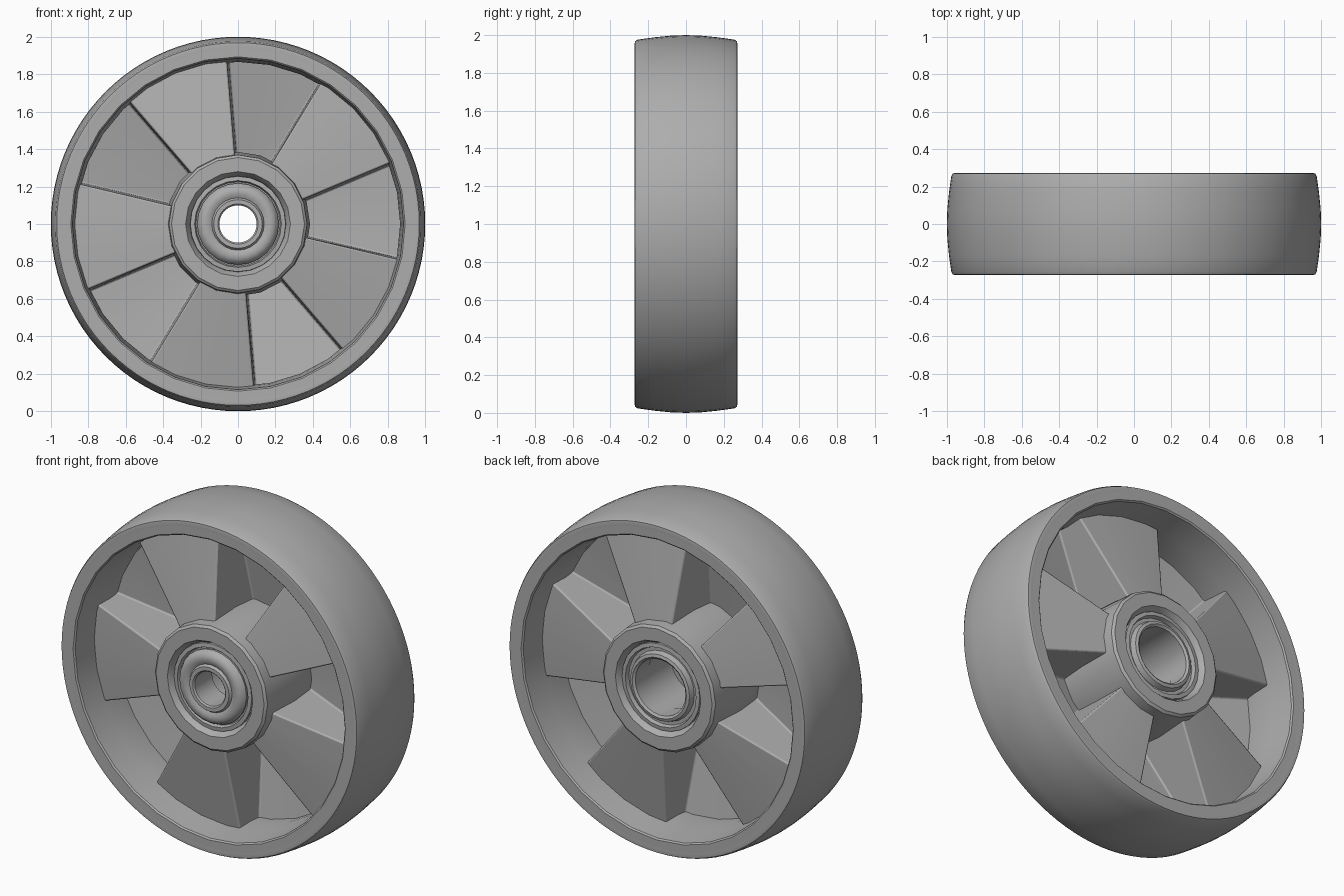
import bpy, bmesh, math

cube = bpy.data.objects.get("Cube")
if cube:
    bpy.data.objects.remove(cube, do_unlink=True)

grey = bpy.data.materials.new("plain grey")
grey.use_nodes = True
colour = (0.42, 0.42, 0.42, 1)
grey.diffuse_color = colour
grey.node_tree.nodes["Principled BSDF"].inputs["Base Color"].default_value = colour


def polar(r, a, y):
    return (r * math.cos(a), y, 1 + r * math.sin(a))


def finish(name, bm, angle):
    bmesh.ops.recalc_face_normals(bm, faces=bm.faces)
    mesh = bpy.data.meshes.new(name)
    bm.to_mesh(mesh)
    bm.free()
    mesh.materials.append(grey)
    obj = bpy.data.objects.new(name, mesh)
    bpy.context.collection.objects.link(obj)
    bpy.ops.object.select_all(action='DESELECT')
    obj.select_set(True)
    bpy.context.view_layer.objects.active = obj
    bpy.ops.object.shade_smooth_by_angle(angle=math.radians(angle))
    return obj


def lathe(name, profile, sides, angle=32):
    """Spin a closed (radius, y) profile about the axle."""
    bm = bmesh.new()
    rings = [[bm.verts.new(polar(r, math.tau * i / sides, y)) for r, y in profile]
             for i in range(sides)]
    n = len(profile)
    for i in range(sides):
        a, b = rings[i], rings[(i + 1) % sides]
        for j in range(n):
            k = (j + 1) % n
            bm.faces.new((a[j], a[k], b[k], b[j]))
    return finish(name, bm, angle)


def mirrored(half):
    """Complete a front-half profile with its back half."""
    return half + [(r, -y) for r, y in reversed(half) if y]


# Crowned tread and rounded shoulders
lathe("tyre", mirrored([(0.92, -0.268), (0.955, -0.272), (0.968, -0.27), (0.976, -0.255),
                        (0.988, -0.17), (0.997, -0.08), (1.0, 0)]), 96)

# Rim with a tapered inner wall
lathe("rim", mirrored([(0.95, -0.25), (0.945, -0.27), (0.893, -0.27), (0.885, -0.262),
                       (0.872, -0.1), (0.866, 0)]), 32)

# Hub barrel with chamfered mouths
lathe("hub", mirrored([(0.25, -0.2), (0.262, -0.235), (0.28, -0.262), (0.355, -0.262),
                       (0.369, -0.25), (0.385, 0)]), 20)

# Bearing rings, one in each mouth
for name, s in (("front_bearing", -1), ("back_bearing", 1)):
    lathe(name, [(0.165, s * 0.12), (0.165, s * 0.24), (0.178, s * 0.25), (0.195, s * 0.245),
                 (0.205, s * 0.215), (0.225, s * 0.215), (0.232, s * 0.238),
                 (0.255, s * 0.235), (0.262, s * 0.12)], 24)

# Bore lining between the bearings
lathe("bore_lining", [(0.168, -0.125), (0.168, 0.125), (0.26, 0.125), (0.26, -0.125)], 24)

# Flanged axle sleeve with a domed collar at the front
lathe("axle_sleeve", [(0.1, -0.1), (0.1, -0.262), (0.108, -0.27), (0.13, -0.27),
                      (0.14, -0.255), (0.16, -0.266), (0.185, -0.266), (0.205, -0.255),
                      (0.218, -0.232), (0.215, -0.21), (0.17, -0.205), (0.17, -0.1)], 24)

# Corrugated web: five raised panels per side, back panels filling the front gaps
CENTRE, HALF, WALL = math.radians(40.7), math.radians(18), 0.036
R_IN, R_OUT, STEPS = 0.34, 0.88, 4


def panel_height(r):
    return 0.19 - (r - 0.38) * 0.18


def skin_column(r, side):
    """Points once round the web at radius r for one side."""
    turn = 0 if side < 0 else 2 * HALF
    high = panel_height(r)
    top, foot = HALF + 0.012 / r, HALF + 0.022 / r
    points = []
    for k in range(5):
        mid = CENTRE + turn + k * 4 * HALF
        for i in range(STEPS + 1):
            points.append(polar(r, mid - top + 2 * top * i / STEPS, side * high))
        gap = 4 * HALF - 2 * foot
        for i in range(STEPS + 1):
            points.append(polar(r, mid + foot + gap * i / STEPS, side * (WALL - high)))
    return points


bm = bmesh.new()
edges = []
for side in (-1, 1):
    inner, outer = ([bm.verts.new(p) for p in skin_column(r, side)] for r in (R_IN, R_OUT))
    n = len(inner)
    for i in range(n):
        j = (i + 1) % n
        quad = (inner[i], inner[j], outer[j], outer[i])
        bm.faces.new(quad if side < 0 else quad[::-1])
web = finish("web", bm, 30)
bevel = web.modifiers.new("soft_edges", 'BEVEL')
bevel.width = 0.008
bevel.segments = 2
bevel.limit_method = 'ANGLE'
bevel.angle_limit = math.radians(40)
